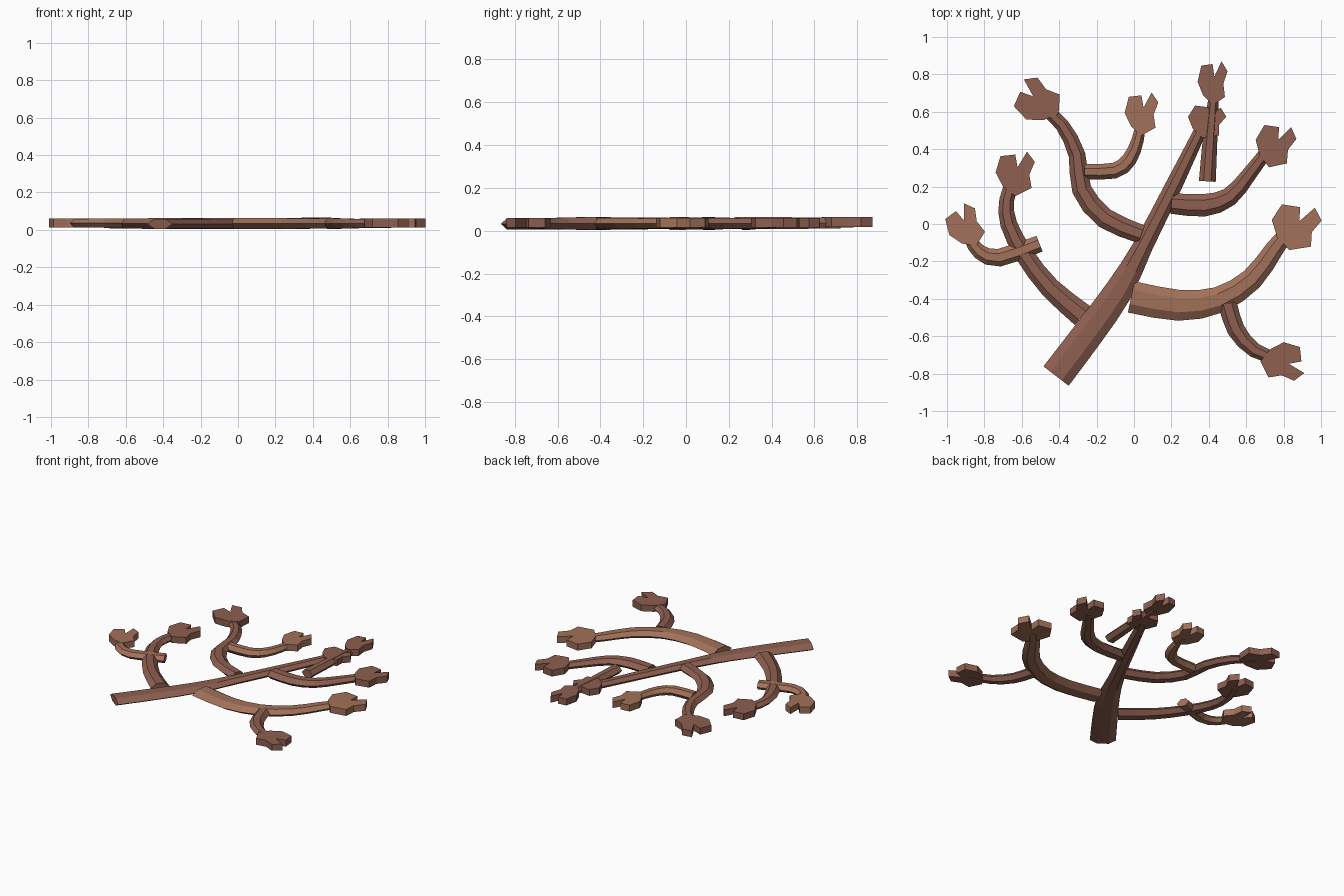
import bpy, math
from mathutils import Vector

if "Cube" in bpy.data.objects:
    bpy.data.objects.remove(bpy.data.objects["Cube"])


def mat(name, rgb):
    m = bpy.data.materials.new(name)
    m.diffuse_color = (*rgb, 1)
    m.use_nodes = True
    m.node_tree.nodes["Principled BSDF"].inputs["Base Color"].default_value = m.diffuse_color
    return m


DARK = mat("dark_bark", (0.27, 0.115, 0.08))
LIGHT = mat("light_bark", (0.36, 0.165, 0.10))


def make(name, verts, faces, material):
    me = bpy.data.meshes.new(name)
    me.from_pydata(verts, [], faces)
    me.materials.append(material)
    ob = bpy.data.objects.new(name, me)
    bpy.context.collection.objects.link(ob)
    return ob


def spline(p, steps=2):
    """Catmull-Rom through (x, y, width) points."""
    p = [Vector(q) for q in p]
    p = [2 * p[0] - p[1]] + p + [2 * p[-1] - p[-2]]
    out = []
    for i in range(1, len(p) - 2):
        a, b, c, d = p[i - 1:i + 3]
        for s in range(steps):
            t = s / steps
            out.append(0.5 * (2 * b + (c - a) * t + (2 * a - 5 * b + 4 * c - d) * t * t
                              + (3 * b - a - 3 * c + d) * t ** 3))
    return out + [p[-2]]


# hexagonal branch section: (across, up), in half widths / half heights
SECTION = [(1, 0), (0.45, 1), (-0.45, 1), (-1, 0), (-0.45, -1), (0.45, -1)]


def branch(name, pts, material, zc=0.034, h0=0.03, h1=0.022):
    rings = spline(pts)
    n = len(rings)
    verts, faces = [], []
    for i, r in enumerate(rings):
        t = (rings[min(i + 1, n - 1)] - rings[max(i - 1, 0)]).xy.normalized()
        side = Vector((t.y, -t.x))
        h = h0 + (h1 - h0) * i / (n - 1)
        for a, b in SECTION:
            q = r.xy + side * a * r.z / 2
            verts.append((q.x, q.y, zc + b * h))
    for i in range(n - 1):
        for k in range(6):
            a, b = i * 6 + k, i * 6 + (k + 1) % 6
            faces.append((a, a + 6, b + 6, b))
    faces += [tuple(range(6)), tuple(reversed(range(n * 6 - 6, n * 6)))]
    make(name, verts, faces, material)


# notched leaf-like tip outline, clockwise, pointing +y
TIP = [(-.10, .01), (-.075, .095), (0, .103), (.012, .037), (.06, .118),
       (.10, .065), (.072, 0), (.083, -.07), (0, -.112), (-.062, -.063)]


def tip(name, x, y, rot, sx, sy, material, z0=0.014, z1=0.06):
    c, s = math.cos(math.radians(rot)), math.sin(math.radians(rot))
    ring = [(x + u * sx * c - v * sy * s, y + u * sx * s + v * sy * c) for u, v in TIP]
    n = len(ring)
    verts = [(*q, z0) for q in ring] + [(*q, z1) for q in ring]
    faces = [tuple(range(n)), tuple(reversed(range(n, 2 * n)))]
    faces += [(i, i + n, (i + 1) % n + n, (i + 1) % n) for i in range(n)]
    make(name, verts, faces, material)


# trunk
branch("trunk", [(-.417, -.813, .17), (-.24, -.58, .165), (-.08, -.355, .15), (.05, -.115, .105),
                 (.215, .21, .09), (.37, .53, .065)], DARK, 0.032, 0.026, 0.022)
# main branches
branch("left_low_branch", [(-.275, -.49, .13), (-.45, -.34, .11), (-.585, -.165, .1),
                           (-.67, 0, .09), (-.68, .13, .08), (-.635, .265, .07)], DARK)
branch("left_high_branch", [(.04, -.055, .1), (-.155, .03, .11), (-.28, .185, .105),
                            (-.305, .37, .09), (-.385, .53, .075), (-.505, .64, .065)], DARK)
branch("right_high_branch", [(.2, .11, .11), (.375, .1, .12), (.51, .145, .1),
                             (.615, .265, .08), (.725, .41, .065)], DARK)
branch("right_low_branch", [(-.015, -.39, .17), (.24, -.435, .165), (.455, -.405, .14),
                            (.63, -.295, .12), (.75, -.135, .1), (.83, -.03, .075)], LIGHT)
# twigs
branch("upper_left_twig", [(-.265, .28, .08), (-.105, .285, .085), (-.025, .345, .08),
                           (.02, .45, .065), (.04, .56, .05)], LIGHT)
branch("far_left_twig", [(-.505, -.105, .09), (-.72, -.18, .095), (-.825, -.15, .08),
                         (-.875, -.08, .065), (-.9, -.02, .055)], LIGHT, 0.036, 0.026, 0.02)
branch("lower_right_twig", [(.5, -.425, .1), (.545, -.565, .095), (.645, -.675, .08),
                            (.79, -.73, .06)], DARK)
branch("top_twig", [(.392, .228, .09), (.41, .5, .075), (.43, .72, .05)], DARK,
       0.036, 0.028, 0.026)

# tips: name, x, y, rotation, width scale, length scale, material
for args in [("trunk_tip", .385, .545, -12, 1.0, .78, DARK),
             ("left_low_tip", -.635, .265, 0, 1.05, 1.03, DARK),
             ("left_high_tip", -.51, .65, 60, 1.12, 1.1, DARK),
             ("right_high_tip", .75, .415, -14, 1.05, 1.03, DARK),
             ("right_low_tip", .86, -.02, -14, 1.3, 1.1, LIGHT),
             ("upper_left_tip", .04, .585, 0, .9, 1.0, LIGHT),
             ("far_left_tip", -.9, -.02, 30, .95, 1.0, LIGHT),
             ("lower_right_tip", .79, -.735, -90, 1.03, 1.02, DARK)]:
    tip(*args)
tip("top_tip", .42, .75, 0, .8, 1.02, DARK, 0.018, 0.065)
